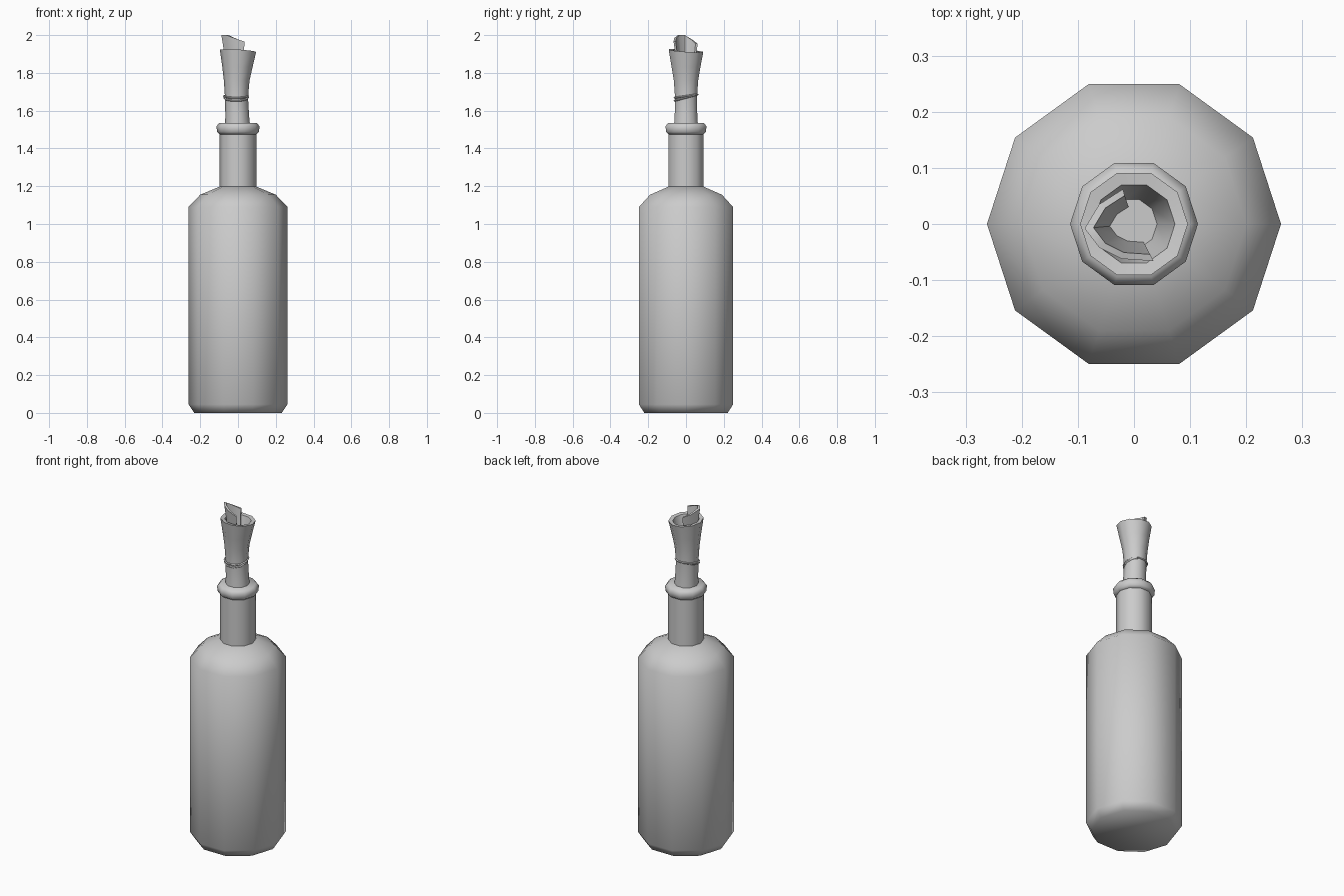
import bpy, bmesh, math
from mathutils import Vector

if "Cube" in bpy.data.objects:
    bpy.data.objects.remove(bpy.data.objects["Cube"])

SIDES = 10
grey = bpy.data.materials.new("plain grey")
grey.use_nodes = True
grey.diffuse_color = (0.6, 0.6, 0.6, 1)
grey.node_tree.nodes["Principled BSDF"].inputs["Base Color"].default_value = (0.6, 0.6, 0.6, 1)


def finish(bm, name, angle=62):
    bmesh.ops.recalc_face_normals(bm, faces=bm.faces)
    mesh = bpy.data.meshes.new(name)
    bm.to_mesh(mesh)
    bm.free()
    mesh.materials.append(grey)
    obj = bpy.data.objects.new(name, mesh)
    bpy.context.collection.objects.link(obj)
    bpy.ops.object.select_all(action='DESELECT')
    obj.select_set(True)
    bpy.context.view_layer.objects.active = obj
    bpy.ops.object.shade_smooth_by_angle(angle=math.radians(angle))
    return obj


def stack(name, rings):
    """Skin rings of (z, radius, centre x, slope x, slope y), capping both ends."""
    bm = bmesh.new()
    loops = []
    for z, r, cx, sx, sy in rings:
        loop = []
        for i in range(SIDES):
            a = math.tau * i / SIDES
            x, y = r * math.cos(a), r * math.sin(a)
            loop.append(bm.verts.new((x + cx, y, z + sx * x + sy * y)))
        loops.append(loop)
    for low, high in zip(loops, loops[1:]):
        for i in range(SIDES):
            j = (i + 1) % SIDES
            bm.faces.new((low[i], low[j], high[j], high[i]))
    bm.faces.new(loops[0])
    bm.faces.new(loops[-1])
    return finish(bm, name)


# Bottle: chamfered base, round shoulder, straight neck
stack("bottle_body", [(z, r, 0, 0, 0) for z, r in (
    (0, 0.232), (0.045, 0.262), (1.09, 0.262), (1.155, 0.2), (1.198, 0.097))])
stack("bottle_neck", [(z, 0.097, 0, 0, 0) for z in (1.18, 1.49)])
stack("bottle_lip", [(z, r, 0, 0, 0) for z, r in (
    (1.475, 0.097), (1.487, 0.111), (1.518, 0.114), (1.535, 0.099))])

# Rolled rag: flared outside, thick tilted rim, funnel inside
stack("rag_roll", [
    (1.5, 0.068, -0.002, 0, 0), (1.57, 0.063, -0.004, 0, 0),
    (1.67, 0.061, -0.008, 0, 0), (1.76, 0.068, -0.007, 0, 0),
    (1.83, 0.08, -0.003, 0, 0), (1.917, 0.096, 0, -0.06, -0.07),
    (1.914, 0.073, 0, -0.06, -0.07), (1.78, 0.046, -0.005, 0, 0)])

# Inner end of the rag: a curled sheet leaning out on the right of the bottle
bm = bmesh.new()
path = [(0.035, -0.066, 1.965), (-0.022, -0.062, 1.985), (-0.062, -0.042, 2.0),
        (-0.088, -0.008, 2.0), (-0.062, 0.035, 1.975), (-0.02, 0.062, 1.955)]
columns = []
for x, y, z in path:
    pair = []
    for scale in (1, 0.82):
        top = bm.verts.new((x * scale, y * scale, z))
        foot = bm.verts.new((x * scale * 0.6, y * scale * 0.6, 1.78))
        pair += [top, foot]
    columns.append(pair)
for a, b in zip(columns, columns[1:]):
    for i, j in ((0, 1), (1, 3), (3, 2), (2, 0)):
        bm.faces.new((a[i], a[j], b[j], b[i]))
for end in (columns[0], columns[-1]):
    bm.faces.new((end[0], end[1], end[3], end[2]))
finish(bm, "rag_inner_curl", 50)


# String: two slanted turns around the rag
def string_turn(name, z, slope, radius):
    curve = bpy.data.curves.new(name, 'CURVE')
    curve.dimensions = '3D'
    curve.bevel_depth = 0.005
    curve.bevel_resolution = 0
    spline = curve.splines.new('POLY')
    spline.points.add(SIDES - 1)
    spline.use_cyclic_u = True
    for i, p in enumerate(spline.points):
        a = math.tau * i / SIDES
        x, y = radius * math.cos(a), radius * math.sin(a)
        p.co = (x - 0.01, y, z + slope * y, 1)
    curve.materials.append(grey)
    obj = bpy.data.objects.new(name, curve)
    bpy.context.collection.objects.link(obj)


string_turn("string_upper", 1.677, 0.14, 0.065)
string_turn("string_lower", 1.669, 0.27, 0.064)
